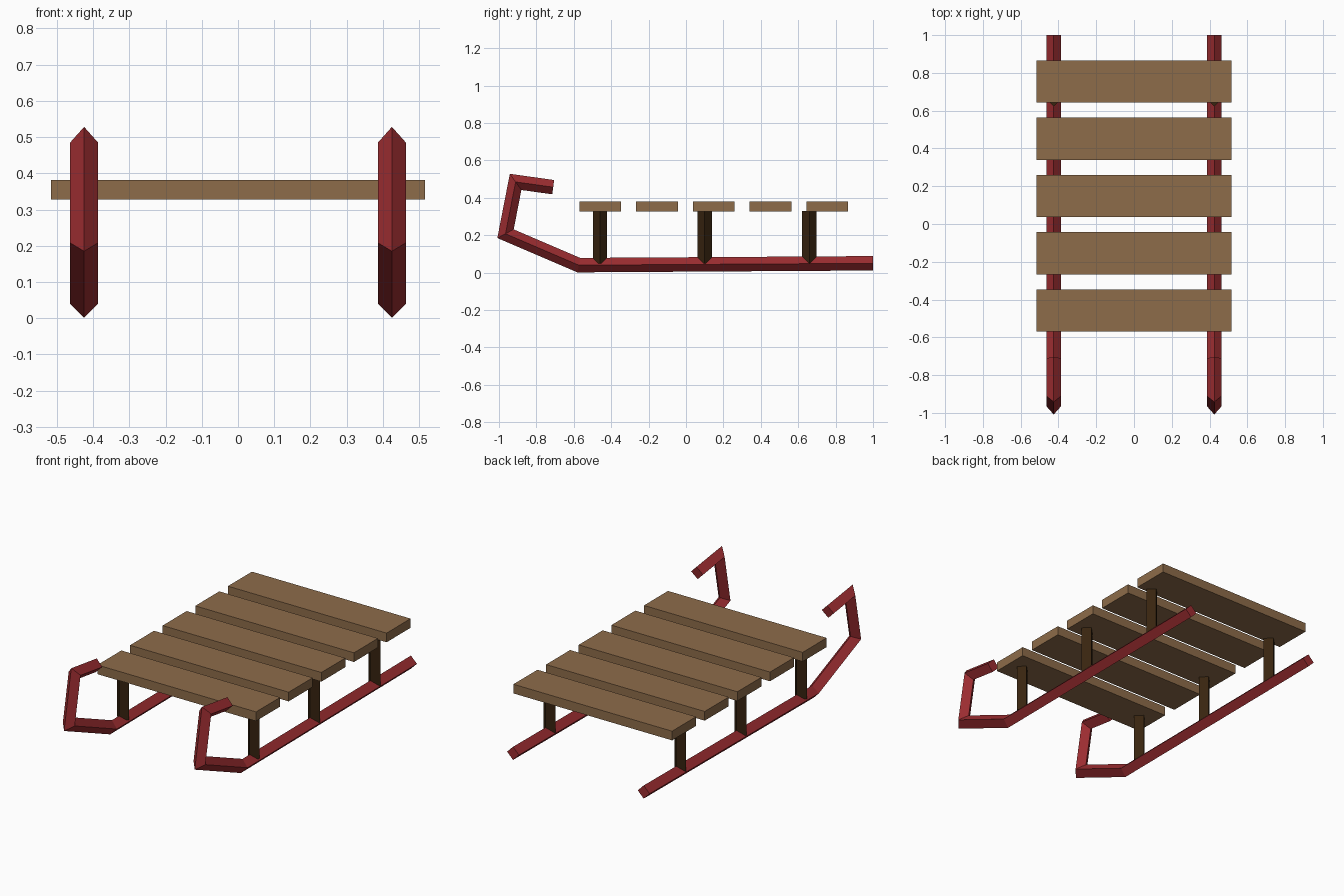
import bpy, bmesh, math
from mathutils import Vector

if "Cube" in bpy.data.objects:
    bpy.data.objects.remove(bpy.data.objects["Cube"])


def material(name, rgb):
    m = bpy.data.materials.new(name)
    m.diffuse_color = (*rgb, 1)
    m.use_nodes = True
    m.node_tree.nodes["Principled BSDF"].inputs["Base Color"].default_value = m.diffuse_color
    return m


WOOD = material("plank wood", (0.27, 0.15, 0.068))
RED = material("runner red", (0.33, 0.026, 0.03))
DARK = material("dark wood", (0.040, 0.018, 0.005))
R = 0.0385          # half diagonal of the diamond sections
TRACK = 0.425       # runner distance from the centre line


def finish(name, bm, mat):
    bmesh.ops.recalc_face_normals(bm, faces=bm.faces)
    me = bpy.data.meshes.new(name)
    bm.to_mesh(me)
    bm.free()
    me.materials.append(mat)
    ob = bpy.data.objects.new(name, me)
    bpy.context.collection.objects.link(ob)


def diamond_tube(name, path, side, mat):
    """Sweep a diamond section along path with mitred corners."""
    bm = bmesh.new()
    pts = [Vector(p) for p in path]
    rings = []
    for i, p in enumerate(pts):
        a = (p - pts[i - 1]).normalized() if i else (pts[1] - p).normalized()
        b = (pts[i + 1] - p).normalized() if i < len(pts) - 1 else a
        t = (a + b).normalized()
        n = side.cross(t) * (R / t.dot(a))
        s = side * R
        rings.append([bm.verts.new(p + o) for o in (s, n, -s, -n)])
    for r0, r1 in zip(rings, rings[1:]):
        for k in range(4):
            j = (k + 1) % 4
            bm.faces.new((r0[k], r0[j], r1[j], r1[k]))
    bm.faces.new(rings[0])
    bm.faces.new(rings[-1])
    finish(name, bm, mat)


# Runners with curled fronts, and the posts standing on them
profile = [(1.0, 0.05), (-0.573, 0.04), (-0.965, 0.208), (-0.911, 0.485), (-0.71, 0.457)]
for label, sx in (("left", -1), ("right", 1)):
    x = sx * TRACK
    diamond_tube(f"{label}_runner", [(x, y, z) for y, z in profile], Vector((1, 0, 0)), RED)
    for i, y in enumerate((-0.46, 0.10, 0.66)):
        diamond_tube(f"{label}_post_{i + 1}", [(x, y, 0.05), (x, y, 0.33)],
                     Vector((1, 0, 0)), DARK)

# Seat planks
for i in range(5):
    bm = bmesh.new()
    bmesh.ops.create_cube(bm, size=1)
    bmesh.ops.scale(bm, vec=(1.032, 0.223, 0.054), verts=bm.verts)
    bmesh.ops.translate(bm, vec=(0, -0.458 + 0.3032 * i, 0.354), verts=bm.verts)
    finish(f"seat_plank_{i + 1}", bm, WOOD)
